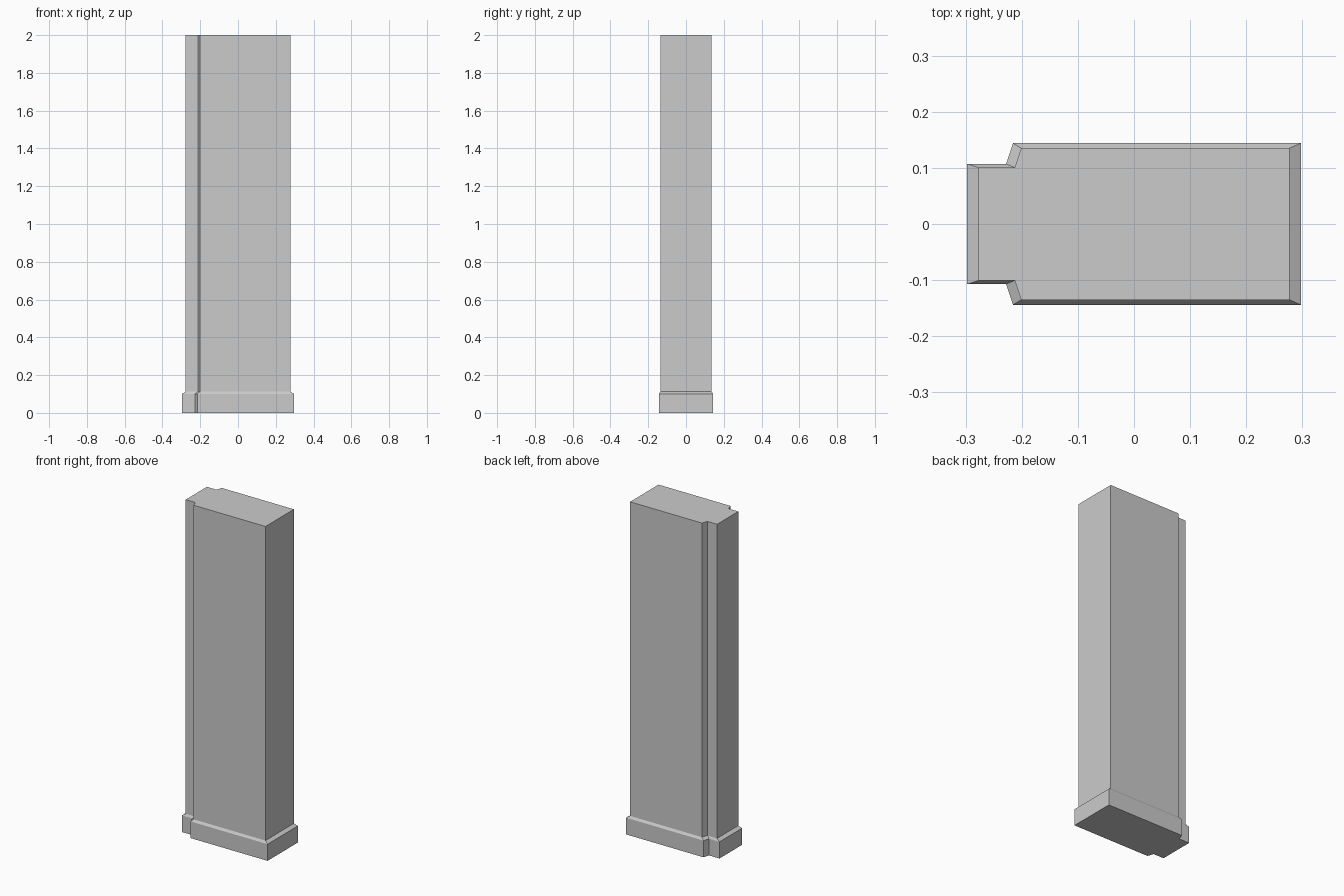
import bpy, bmesh

if "Cube" in bpy.data.objects:
    bpy.data.objects.remove(bpy.data.objects["Cube"])

# Half outline of the pilaster, mirrored across y = 0 to close the loop
HALF = [(0.277, 0.135), (-0.201, 0.135), (-0.2125, 0.1005), (-0.277, 0.1005)]
OUTLINE = HALF + [(x, -y) for x, y in reversed(HALF)]

# (height, scale x, scale y): plinth, sloped shoulder, straight shaft
LEVELS = [(0, 1.073, 1.067), (0.1, 1.073, 1.067), (0.113, 1, 1), (2, 1, 1)]

bm = bmesh.new()
rings = [[bm.verts.new((x * sx, y * sy, z)) for x, y in OUTLINE]
         for z, sx, sy in LEVELS]
n = len(OUTLINE)

# Side walls
for low, high in zip(rings, rings[1:]):
    for i in range(n):
        j = (i + 1) % n
        bm.faces.new((low[i], low[j], high[j], high[i]))

# Bottom and top caps
bm.faces.new(rings[0][::-1])
bm.faces.new(rings[-1])
bmesh.ops.recalc_face_normals(bm, faces=bm.faces[:])

mesh = bpy.data.meshes.new("pilaster")
bm.to_mesh(mesh)
bm.free()
bpy.context.collection.objects.link(bpy.data.objects.new("pilaster", mesh))
